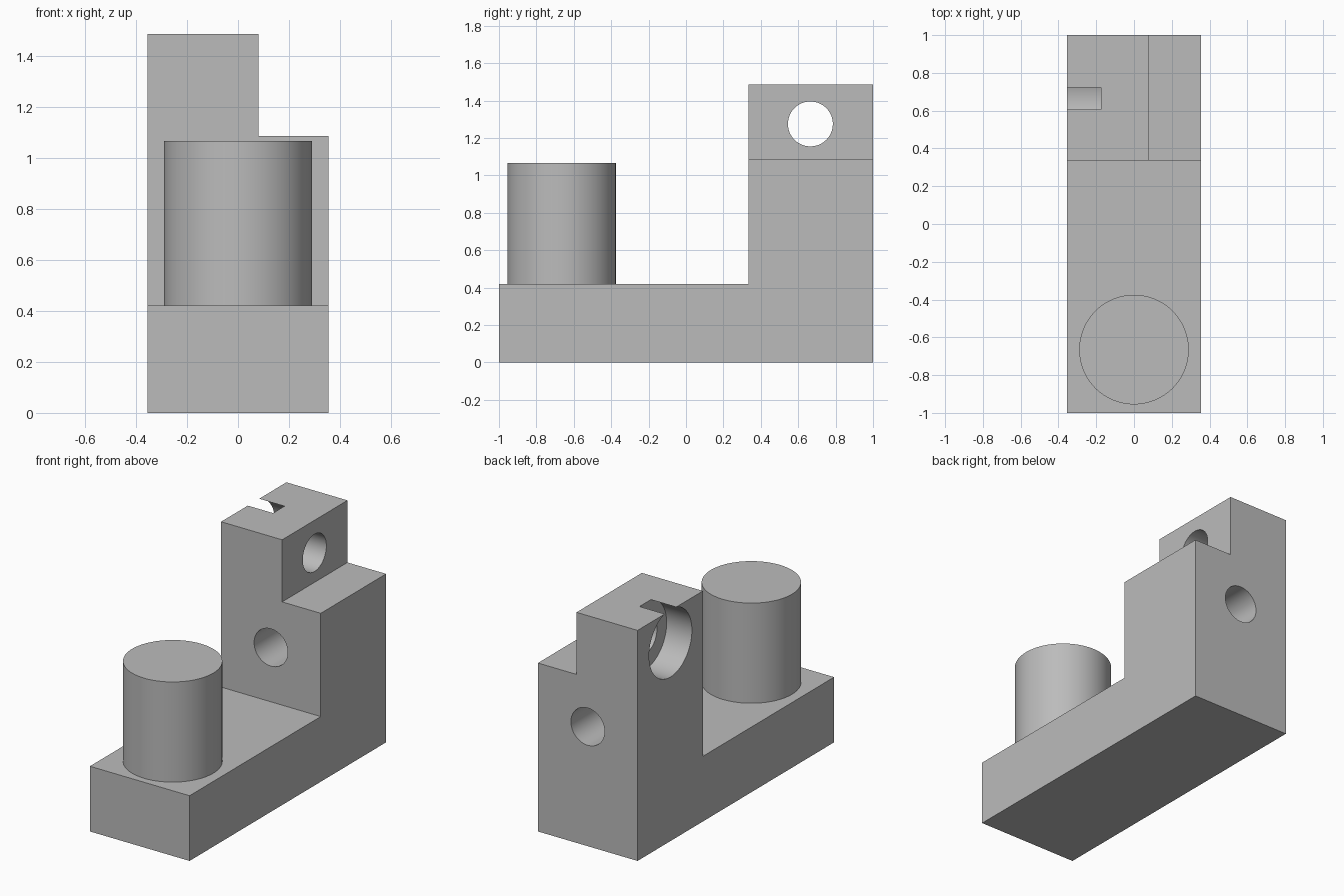
import bpy, bmesh, math
from mathutils import Vector

if "Cube" in bpy.data.objects:
    bpy.data.objects.remove(bpy.data.objects["Cube"], do_unlink=True)

HALF_W = 0.355
BASE_TOP, STEP_TOP, TOWER_TOP = 0.42, 1.085, 1.485
TOWER_FRONT, STEP_X = 0.335, 0.08
BORE_Y, BORE_Z = 0.665, 1.275

grey = bpy.data.materials.new("plain grey")
grey.use_nodes = True
colour = (0.5, 0.5, 0.5, 1)
grey.diffuse_color = colour
grey.node_tree.nodes["Principled BSDF"].inputs["Base Color"].default_value = colour


def cylinder(name, start, end, radius):
    start, end = Vector(start), Vector(end)
    axis = end - start
    bpy.ops.mesh.primitive_cylinder_add(
        vertices=96, radius=radius, depth=axis.length, location=(start + end) / 2,
        rotation=axis.to_track_quat('Z', 'Y').to_euler())
    obj = bpy.context.object
    obj.name = name
    obj.data.materials.append(grey)
    return obj


def smooth(obj):
    bpy.ops.object.select_all(action='DESELECT')
    obj.select_set(True)
    bpy.context.view_layer.objects.active = obj
    bpy.ops.object.shade_smooth_by_angle(angle=math.radians(30))


def cut(obj, cutter):
    cutter.hide_render = True
    mod = obj.modifiers.new(cutter.name, 'BOOLEAN')
    mod.operation, mod.solver, mod.object = 'DIFFERENCE', 'EXACT', cutter
    bpy.context.view_layer.objects.active = obj
    bpy.ops.object.modifier_apply(modifier=mod.name)
    bpy.data.objects.remove(cutter, do_unlink=True)


# Body: L-shaped side profile extruded across the width
profile = [(-1, 0), (1, 0), (1, TOWER_TOP), (TOWER_FRONT, TOWER_TOP),
           (TOWER_FRONT, BASE_TOP), (-1, BASE_TOP)]
bm = bmesh.new()
face = bm.faces.new([bm.verts.new((-HALF_W, y, z)) for y, z in profile])
side = bmesh.ops.extrude_face_region(bm, geom=[face])["geom"]
bmesh.ops.translate(bm, vec=(2 * HALF_W, 0, 0),
                    verts=[v for v in side if isinstance(v, bmesh.types.BMVert)])
bmesh.ops.recalc_face_normals(bm, faces=bm.faces)
mesh = bpy.data.meshes.new("stepped_body")
bm.to_mesh(mesh)
bm.free()
body = bpy.data.objects.new("stepped_body", mesh)
bpy.context.collection.objects.link(body)
mesh.materials.append(grey)

# Step in the top of the tower
bpy.ops.mesh.primitive_cube_add(size=1, location=(STEP_X + 0.5, BORE_Y, STEP_TOP + 0.5))
step = bpy.context.object
step.name = "step_cutter"
step.data.materials.append(grey)
cut(body, step)

# Cross hole, its counterbore that breaks the top, and the lengthwise hole
cut(body, cylinder("cross_hole", (-0.5, BORE_Y, BORE_Z), (0.5, BORE_Y, BORE_Z), 0.12))
cut(body, cylinder("counterbore", (-0.5, BORE_Y, BORE_Z), (-0.175, BORE_Y, BORE_Z), 0.218))
cut(body, cylinder("lengthwise_hole", (0, 0.2, 0.77), (0, 1.2, 0.77), 0.12))
smooth(body)

# Round peg standing on the base
smooth(cylinder("round_peg", (0, -0.665, BASE_TOP), (0, -0.665, 1.065), 0.29))
